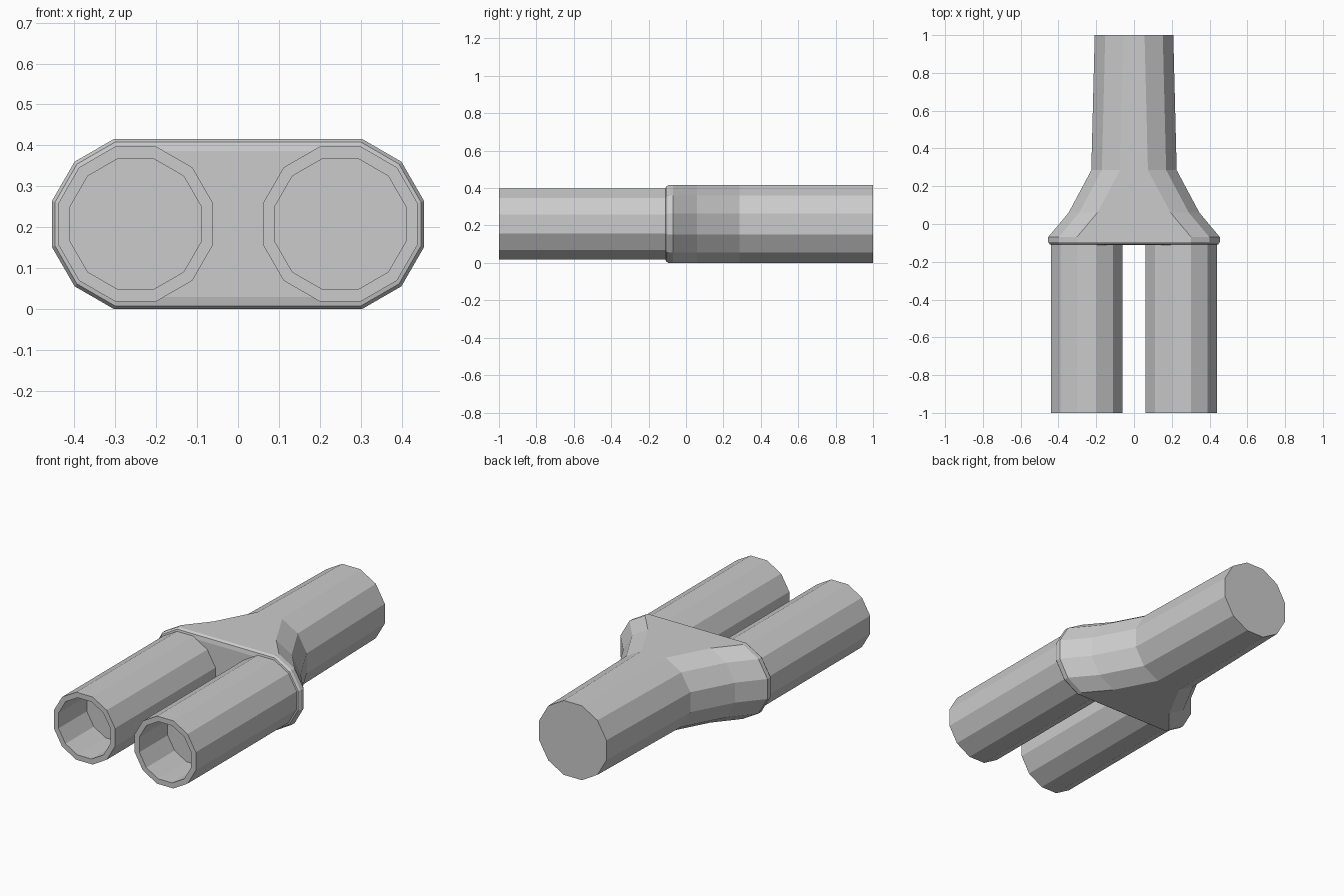
import bpy, bmesh, math

if "Cube" in bpy.data.objects:
    bpy.data.objects.remove(bpy.data.objects["Cube"])

MID_Z = 0.208


def ring(bm, y, apothem, cx=0.0, spread=0.0):
    """Twelve-sided section facing y; spread pulls its halves apart in x."""
    r = apothem / math.cos(math.pi / 12)
    verts = []
    for k in range(12):
        a = math.radians(15 + 30 * k)
        x = r * math.cos(a)
        verts.append(bm.verts.new((cx + x + math.copysign(spread, x), y,
                                   MID_Z + r * math.sin(a))))
    return verts


def loft(name, sections, cx=0.0):
    """Skin a list of (y, apothem, spread) sections and cap both ends."""
    bm = bmesh.new()
    rings = [ring(bm, y, ap, cx, s) for y, ap, s in sections]
    for a, b in zip(rings, rings[1:]):
        for i in range(12):
            j = (i + 1) % 12
            bm.faces.new((a[i], a[j], b[j], b[i]))
    bm.faces.new(rings[0])
    bm.faces.new(rings[-1])
    bmesh.ops.recalc_face_normals(bm, faces=bm.faces)
    mesh = bpy.data.meshes.new(name)
    bm.to_mesh(mesh)
    bm.free()
    obj = bpy.data.objects.new(name, mesh)
    bpy.context.collection.objects.link(obj)
    return obj


# Main pipe flaring into the wide collar, with a rounded front rim
loft("junction_body", [
    (1.0, 0.208, 0.0),
    (0.285, 0.208, 0.018),
    (0.06, 0.208, 0.138),
    (-0.07, 0.208, 0.247),
    (-0.095, 0.208, 0.247),
    (-0.107, 0.2, 0.247),
    (-0.112, 0.178, 0.247),
])

# Two branch pipes, each with a blind bore at the open end
for side, cx in (("left", -0.25), ("right", 0.25)):
    loft(f"branch_pipe_{side}", [
        (-0.09, 0.189, 0.0),
        (-1.0, 0.189, 0.0),
        (-1.0, 0.16, 0.0),
        (-0.75, 0.16, 0.0),
    ], cx)
